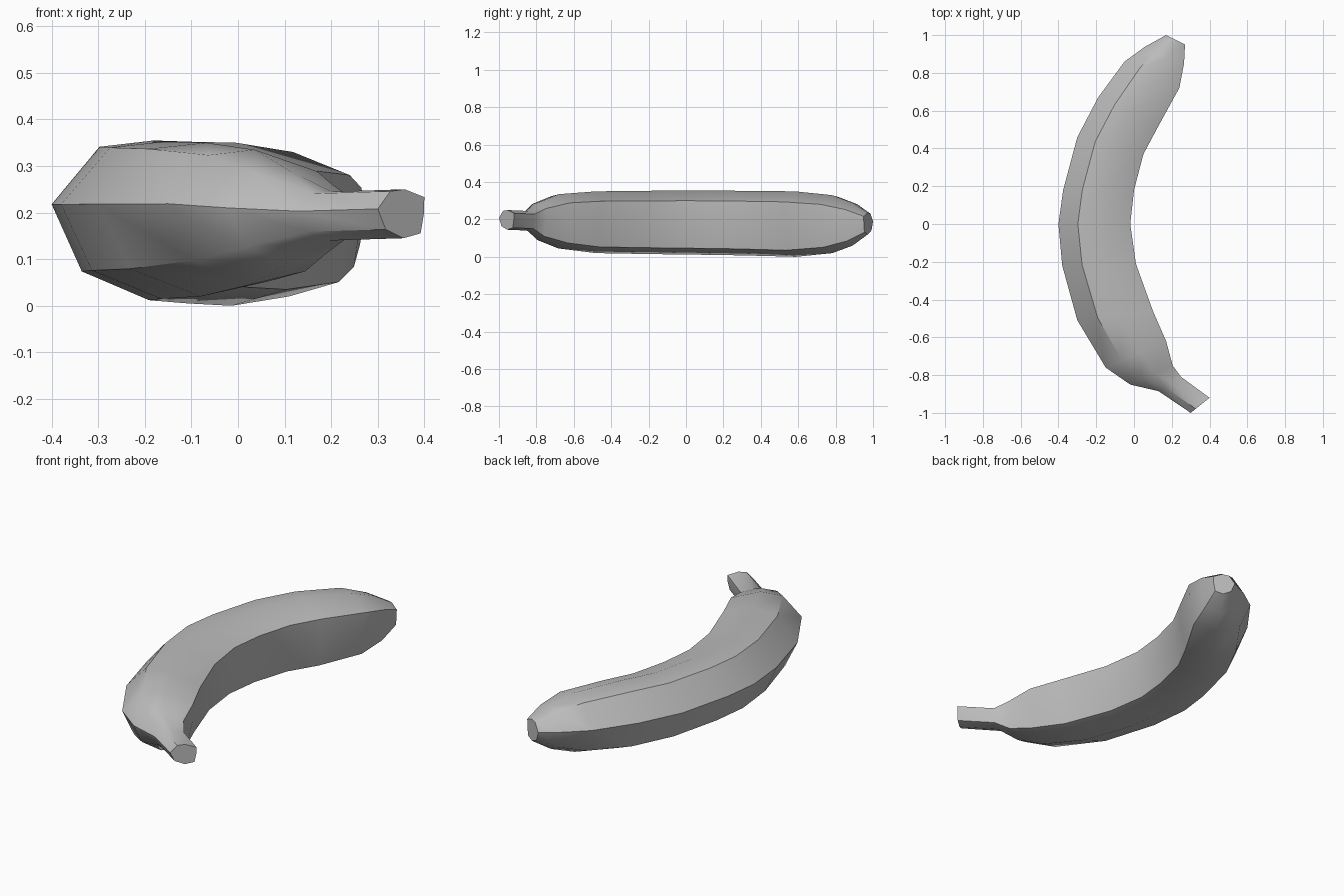
import bpy, bmesh, math
from mathutils import Vector

cube = bpy.data.objects.get("Cube")
if cube:
    bpy.data.objects.remove(cube, do_unlink=True)

# Single flat colour
skin = bpy.data.materials.new("plain_grey")
skin.use_nodes = True
skin.diffuse_color = (0.5, 0.5, 0.5, 1)
skin.node_tree.nodes["Principled BSDF"].inputs["Base Color"].default_value = (0.5, 0.5, 0.5, 1)

# Ridged cross-section: across (outer 0 to inner 1), height (0 to 1)
SECTION = [(0, .6), (.27, .96), (.58, 1), (1, .84), (.99, .5),
           (.92, .1), (.55, 0), (.17, .18)]

# Stations from stem to tip: outer x, y, inner x, y, bottom z, top z
STATIONS = [
    (.30, -1, .40, -.92, .145, .25),
    (.13, -.885, .25, -.81, .14, .245),
    (-.02, -.85, .205, -.75, .09, .29),
    (-.15, -.76, .17, -.62, .045, .335),
    (-.30, -.51, .10, -.46, .02, .35),
    (-.38, -.22, .01, -.21, .015, .353),
    (-.40, 0, -.02, 0, .012, .355),
    (-.375, .18, 0, .18, .01, .354),
    (-.30, .46, .05, .37, .005, .352),
    (-.19, .67, .13, .52, 0, .35),
    (-.05, .86, .24, .72, .02, .33),
    (.06, .94, .265, .85, .06, .29),
    (.17, 1, .27, .95, .12, .235),
]


def ring(bm, station):
    ox, oy, ix, iy, low, high = station
    outer, inner = Vector((ox, oy, 0)), Vector((ix, iy, 0))
    verts = []
    for u, v in SECTION:
        p = outer.lerp(inner, u)
        p.z = low + (high - low) * v
        verts.append(bm.verts.new(p))
    return verts


# Curved fruit body with its stem, lofted ring to ring and capped
bm = bmesh.new()
rings = [ring(bm, s) for s in STATIONS]
n = len(SECTION)
for a, b in zip(rings, rings[1:]):
    for i in range(n):
        j = (i + 1) % n
        bm.faces.new((a[i], a[j], b[j], b[i]))
bm.faces.new(rings[0])
bm.faces.new(rings[-1])
bmesh.ops.recalc_face_normals(bm, faces=bm.faces)
mesh = bpy.data.meshes.new("banana")
bm.to_mesh(mesh)
bm.free()
mesh.materials.append(skin)
banana = bpy.data.objects.new("banana", mesh)
bpy.context.collection.objects.link(banana)

# Smooth skin with crisp long ridges
bpy.ops.object.select_all(action='DESELECT')
banana.select_set(True)
bpy.context.view_layer.objects.active = banana
bpy.ops.object.shade_smooth_by_angle(angle=math.radians(40))
